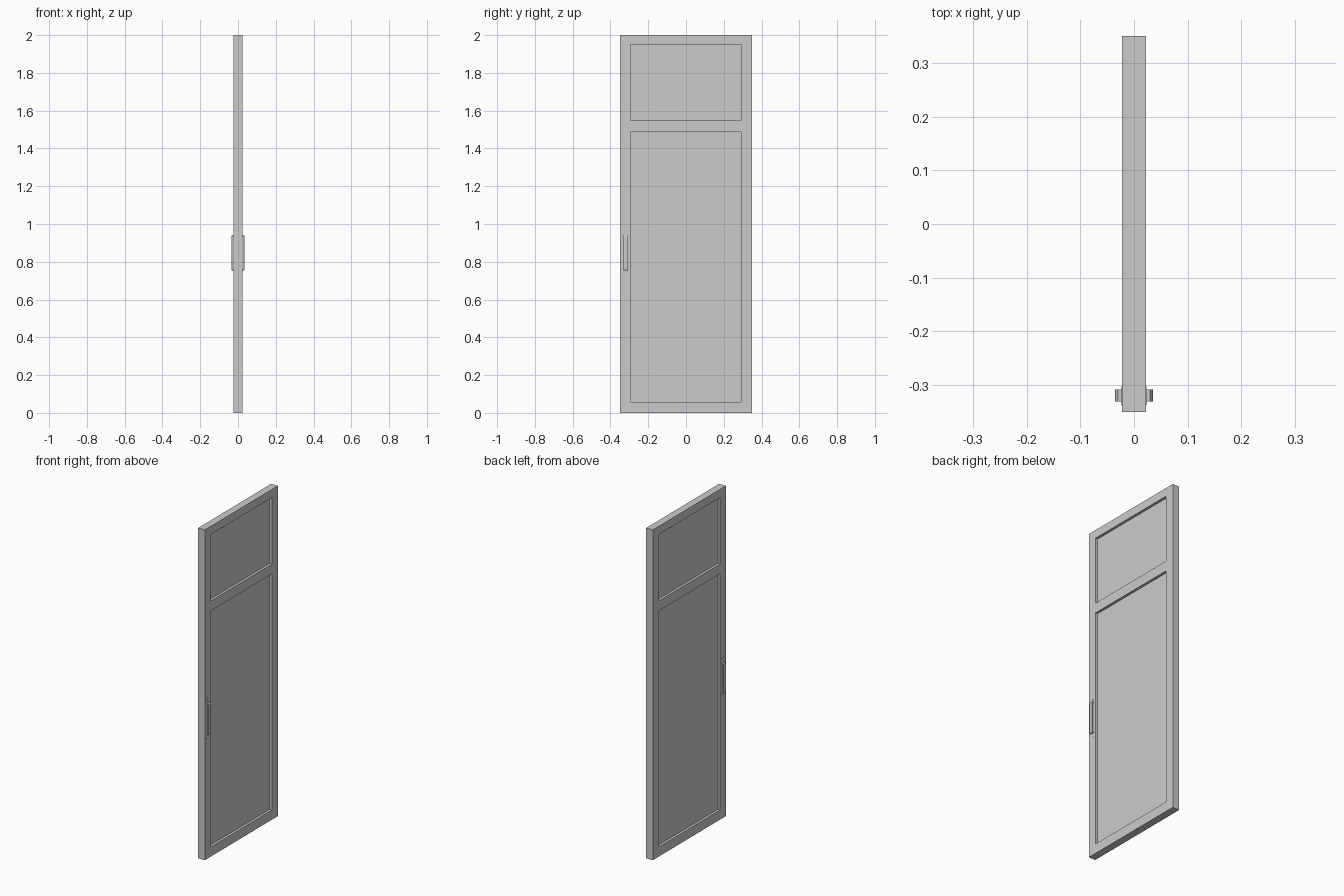
import bpy, bmesh, math
from mathutils import Matrix

if "Cube" in bpy.data.objects:
    bpy.data.objects.remove(bpy.data.objects["Cube"])

HALF = 0.0225                       # half thickness of the door


def add_mesh(name, bm):
    bmesh.ops.recalc_face_normals(bm, faces=bm.faces)
    me = bpy.data.meshes.new(name)
    bm.to_mesh(me)
    bm.free()
    ob = bpy.data.objects.new(name, me)
    bpy.context.collection.objects.link(ob)
    return ob


def box(name, x0, x1, y0, y1, z0, z1):
    bm = bmesh.new()
    bmesh.ops.create_cube(bm, size=1)
    for v in bm.verts:
        v.co.x = x1 if v.co.x > 0 else x0
        v.co.y = y1 if v.co.y > 0 else y0
        v.co.z = z1 if v.co.z > 0 else z0
    return add_mesh(name, bm)


def prism(name, pts, place, offset):
    """Extrude a closed 2D outline; place maps (a, b) to the start position."""
    bm = bmesh.new()
    face = bm.faces.new([bm.verts.new(place(a, b)) for a, b in pts])
    ext = bmesh.ops.extrude_face_region(bm, geom=[face])
    verts = [g for g in ext["geom"] if isinstance(g, bmesh.types.BMVert)]
    bmesh.ops.translate(bm, verts=verts, vec=offset)
    return add_mesh(name, bm)


# Frame: grid of cells with the two panel openings left out, then thickened
ys = [-0.35, -0.295, 0.292, 0.35]
zs = [0.0, 0.058, 1.488, 1.548, 1.95, 2.0]
bm = bmesh.new()
grid = [[bm.verts.new((-HALF, y, z)) for z in zs] for y in ys]
for i in range(3):
    for j in range(5):
        if i == 1 and j in (1, 3):
            continue
        bm.faces.new((grid[i][j], grid[i + 1][j], grid[i + 1][j + 1], grid[i][j + 1]))
ext = bmesh.ops.extrude_face_region(bm, geom=bm.faces[:])
bmesh.ops.translate(bm, vec=(2 * HALF, 0, 0),
                    verts=[g for g in ext["geom"] if isinstance(g, bmesh.types.BMVert)])
add_mesh("door_frame", bm)

# Recessed panels
for name, z0, z1 in (("lower_panel", zs[1], zs[2]), ("upper_panel", zs[3], zs[4])):
    box(name, -0.007, 0.007, ys[1] - 0.005, ys[2] + 0.005, z0 - 0.005, z1 + 0.005)

# Handle, backing plate and lock on both faces
plate = [(-0.338, 0.732), (-0.332, 0.726), (-0.308, 0.726), (-0.302, 0.732),
         (-0.302, 0.970), (-0.308, 0.976), (-0.332, 0.976), (-0.338, 0.970)]
grip = [(0.020, 0.752), (0.030, 0.752), (0.034, 0.758), (0.035, 0.768),
        (0.035, 0.928), (0.034, 0.937), (0.030, 0.943), (0.020, 0.943),
        (0.020, 0.935), (0.027, 0.935), (0.029, 0.925),
        (0.029, 0.770), (0.027, 0.760), (0.020, 0.760)]
for side, s in (("right", 1), ("left", -1)):
    prism(f"handle_plate_{side}", plate,
          lambda y, z: (s * (HALF - 0.003), y, z), (s * 0.0035, 0, 0))
    prism(f"handle_grip_{side}", grip,
          lambda x, z: (s * x, -0.331, z), (0, 0.023, 0))
    bm = bmesh.new()
    bmesh.ops.create_cone(bm, cap_ends=True, segments=20, radius1=0.008, radius2=0.008,
                          depth=0.004, matrix=Matrix.Translation((s * (HALF - 0.001), -0.32, 0.96))
                          @ Matrix.Rotation(math.pi / 2, 4, 'Y'))
    add_mesh(f"lock_{side}", bm)
